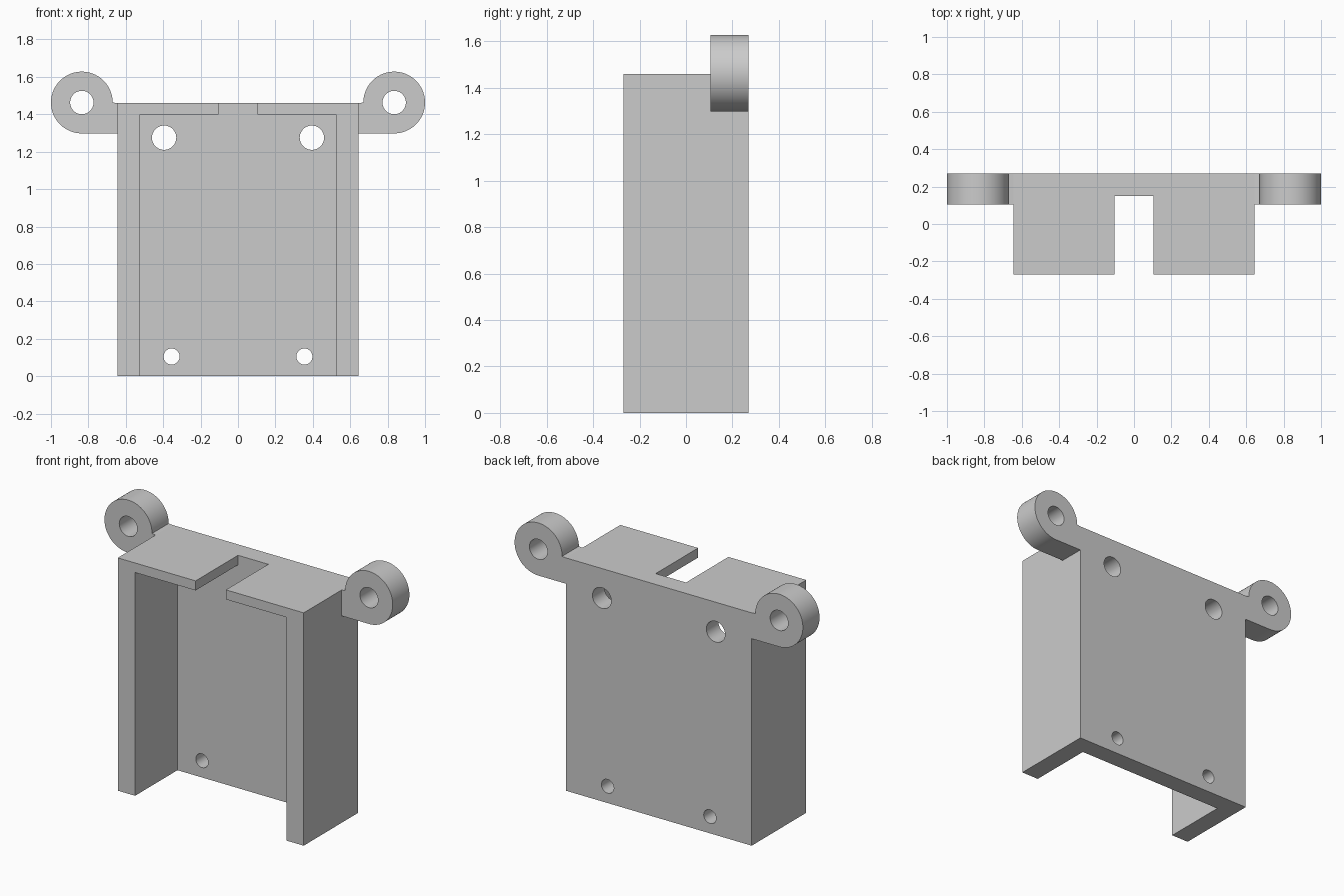
import bpy, bmesh
from math import cos, sin, radians

if "Cube" in bpy.data.objects:
    bpy.data.objects.remove(bpy.data.objects["Cube"])


def arc(cx, cz, r, a0=0, a1=360, n=64):
    """Points along an arc; a full circle leaves out the repeated end point."""
    count = n if a1 - a0 == 360 else n + 1
    return [(cx + r * cos(radians(a0 + (a1 - a0) * i / n)),
             cz + r * sin(radians(a0 + (a1 - a0) * i / n))) for i in range(count)]


def plate(name, loops, y0, y1, side=1):
    """Extrude front-view loops (outline, then holes) from y0 to y1."""
    curve = bpy.data.curves.new(name, 'CURVE')
    curve.dimensions = '2D'
    curve.fill_mode = 'BOTH'
    curve.extrude = (y1 - y0) / 2
    for loop in loops:
        spline = curve.splines.new('POLY')
        spline.points.add(len(loop) - 1)
        for p, (x, z) in zip(spline.points, loop):
            p.co = (x * side, z, 0, 1)
        spline.use_cyclic_u = True
    ob = bpy.data.objects.new(name, curve)
    bpy.context.collection.objects.link(ob)
    ob.location.y = (y0 + y1) / 2
    ob.rotation_euler.x = radians(90)
    bpy.ops.object.select_all(action='DESELECT')
    ob.select_set(True)
    bpy.context.view_layer.objects.active = ob
    bpy.ops.object.convert(target='MESH')
    ob = bpy.context.object
    # weld caps to walls and make normals face out
    bm = bmesh.new()
    bm.from_mesh(ob.data)
    bmesh.ops.remove_doubles(bm, verts=bm.verts, dist=1e-5)
    bmesh.ops.recalc_face_normals(bm, faces=bm.faces)
    bm.to_mesh(ob.data)
    bm.free()
    bpy.ops.object.shade_smooth_by_angle(angle=radians(30))
    return ob


W, H, TOP = 0.645, 1.46, 1.40        # half width, height, underside of top
FRONT, INNER, BACK = -0.27, 0.15, 0.27

# Back panel with four screw holes
holes = [arc(s * x, z, r) for s in (-1, 1)
         for x, z, r in ((0.395, 1.275, 0.065), (0.355, 0.105, 0.043))]
plate("back_panel", [[(-W, 0), (W, 0), (W, H), (-W, H)]] + holes, INNER, BACK)

for side, label in ((-1, "left"), (1, "right")):
    # Side wall with its top flap, leaving the centre slot open
    wall = [(W, 0), (W, H), (0.105, H), (0.105, TOP), (0.525, TOP), (0.525, 0)]
    plate(label + "_side_wall", [wall], FRONT, INNER, side)

    # Mounting ear: round lug with a flat underside running into the wall
    ear = [(W, 1.298)] + arc(0.835, 1.463, 0.165, -90, 180) + [(W, H)]
    plate(label + "_mounting_ear", [ear, arc(0.835, 1.463, 0.0625)],
          0.105, BACK, side)
